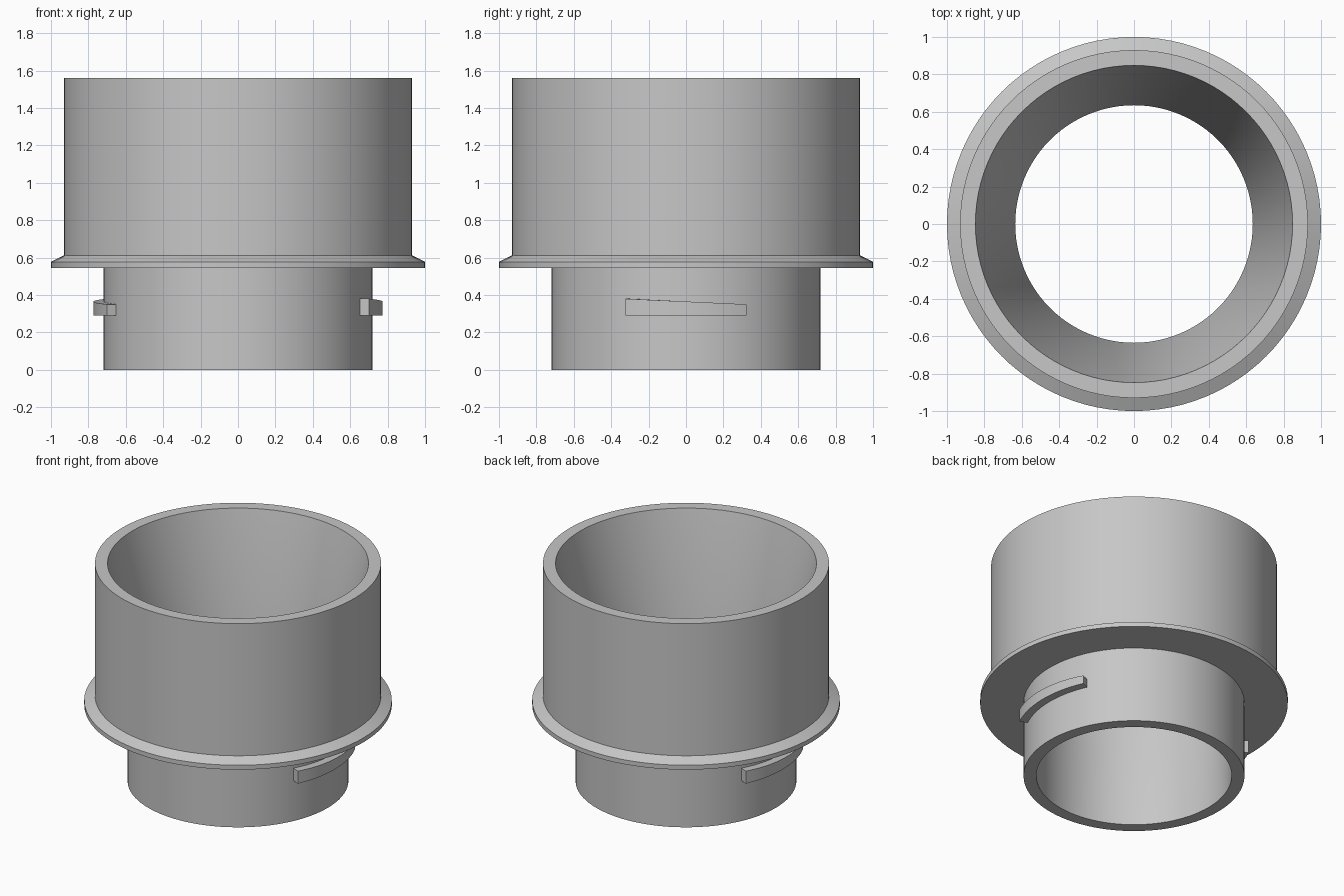
import bpy, bmesh, math

cube = bpy.data.objects.get("Cube")
if cube:
    bpy.data.objects.remove(cube, do_unlink=True)

grey = bpy.data.materials.new("plain grey")
grey.use_nodes = True
colour = (0.57, 0.57, 0.57, 1)
grey.diffuse_color = colour
grey.node_tree.nodes["Principled BSDF"].inputs["Base Color"].default_value = colour


def sweep(name, sections, closed):
    """Skin a list of matching cross-section loops into a solid."""
    bm = bmesh.new()
    rings = [[bm.verts.new(p) for p in s] for s in sections]
    n = len(rings[0])
    pairs = list(zip(rings, rings[1:]))
    if closed:
        pairs.append((rings[-1], rings[0]))
    else:
        bm.faces.new(rings[0])
        bm.faces.new(rings[-1])
    for a, b in pairs:
        for i in range(n):
            j = (i + 1) % n
            bm.faces.new((a[i], b[i], b[j], a[j]))
    bmesh.ops.recalc_face_normals(bm, faces=bm.faces)
    mesh = bpy.data.meshes.new(name)
    bm.to_mesh(mesh)
    bm.free()
    mesh.materials.append(grey)
    obj = bpy.data.objects.new(name, mesh)
    bpy.context.collection.objects.link(obj)
    bpy.ops.object.select_all(action='DESELECT')
    obj.select_set(True)
    bpy.context.view_layer.objects.active = obj
    bpy.ops.object.shade_smooth_by_angle(angle=math.radians(25))
    return obj


def section(angle, profile):
    """Place a (radius, height) profile at an angle around the axis."""
    return [(r * math.cos(angle), r * math.sin(angle), z) for r, z in profile]


# Adapter body: narrow spigot, flange, wide socket,
# and a bore that is straight in the spigot and flares through the socket
body = [(0.635, 0), (0.718, 0), (0.718, 0.545), (1, 0.545), (1, 0.577),
        (0.93, 0.612), (0.93, 1.56), (0.848, 1.56), (0.635, 0.545)]
SIDES = 96
sweep("adapter_body",
      [section(math.tau * i / SIDES, body) for i in range(SIDES)], True)

# Bayonet ramps on opposite sides of the spigot, tapering along the arc
HALF, STEPS = math.radians(24.8), 14
for name, centre in (("left_bayonet_ramp", 0), ("right_bayonet_ramp", math.pi)):
    loops = []
    for i in range(STEPS + 1):
        t = i / STEPS
        top = 0.38 - 0.03 * t
        ramp = [(0.70, 0.29), (0.773, 0.29), (0.773, top), (0.70, top)]
        loops.append(section(centre + HALF * (2 * t - 1), ramp))
    sweep(name, loops, False)
